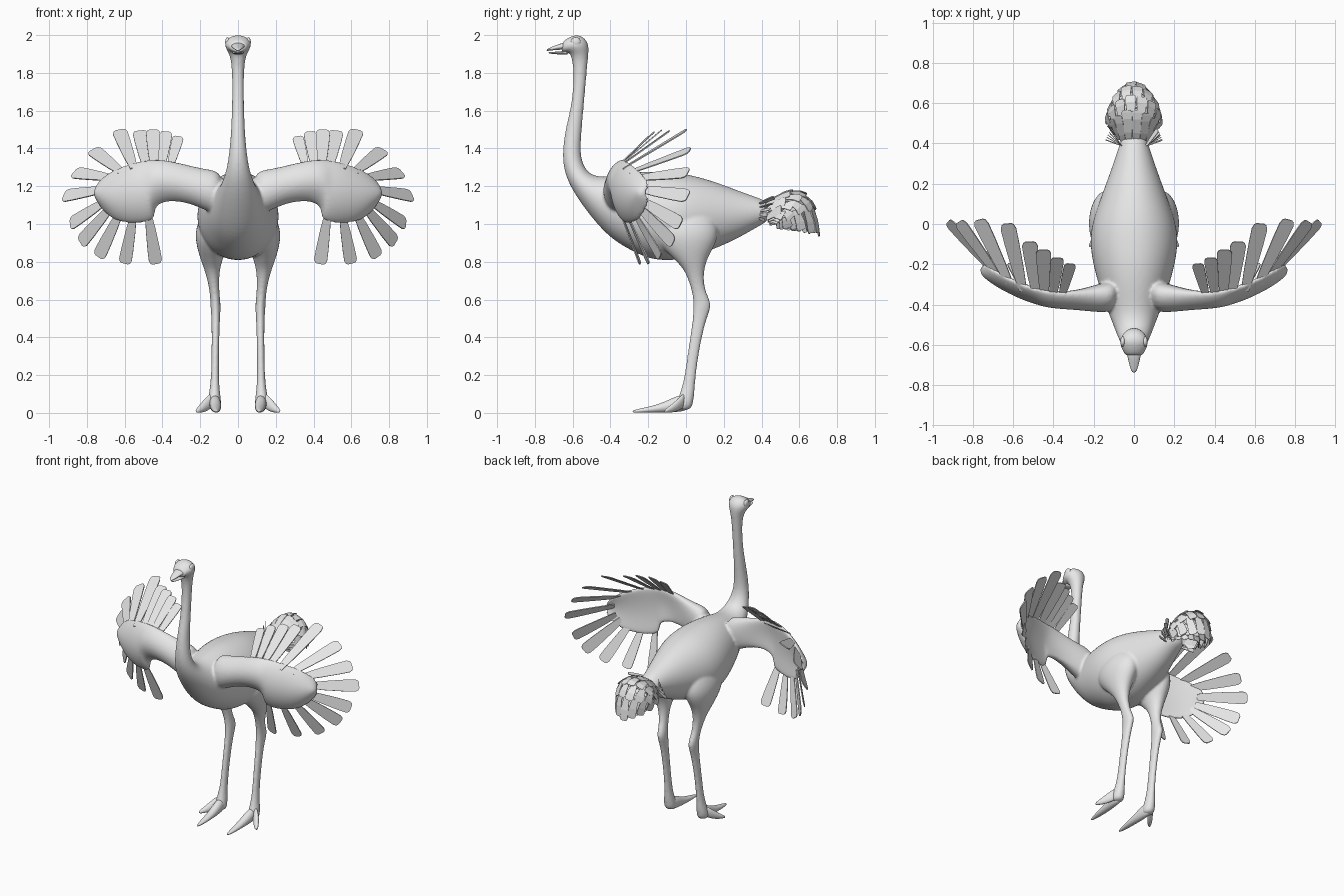
import bpy
import bmesh
import math
import random
from mathutils import Vector

random.seed(4)
cube = bpy.data.objects.get("Cube")
if cube:
    bpy.data.objects.remove(cube, do_unlink=True)

grey = bpy.data.materials.new("plain grey")
grey.use_nodes = True
grey.diffuse_color = (0.8, 0.8, 0.8, 1)
for node in grey.node_tree.nodes:
    if node.type == 'BSDF_PRINCIPLED':
        node.inputs["Base Color"].default_value = grey.diffuse_color

NONE = Vector((0, 0, 0))
X, Y, Z = Vector((1, 0, 0)), Vector((0, 1, 0)), Vector((0, 0, 1))


def ring(centre, height, side, bow=NONE, count=16):
    """Elliptical section, optionally bent towards bow."""
    points = []
    for k in range(count):
        angle = 2 * math.pi * k / count
        c, s = math.cos(angle), math.sin(angle)
        points.append(centre + height * c + side * s + bow * s * s)
    return points


def loft(bm, rings):
    loops = [[bm.verts.new(p) for p in r] for r in rings]
    for a, b in zip(loops, loops[1:]):
        for k in range(len(a)):
            j = (k + 1) % len(a)
            bm.faces.new((a[k], a[j], b[j], b[k]))
    bm.faces.new(loops[0])
    bm.faces.new(loops[-1])


PROFILE = ((0, .5), (.3, .75), (.7, .95), (.92, 1), (.98, .8), (1, .5))


def feather(bm, path, side, width):
    """Flat blunt plate following path(t)."""
    pairs = []
    for t, w in PROFILE:
        offset = side.normalized() * width * w / 2
        pairs.append([bm.verts.new(path(t) + offset), bm.verts.new(path(t) - offset)])
    for a, b in zip(pairs, pairs[1:]):
        bm.faces.new((a[0], a[1], b[1], b[0]))


def finish(name, bm, smooth=True):
    bmesh.ops.recalc_face_normals(bm, faces=bm.faces)
    mesh = bpy.data.meshes.new(name)
    bm.to_mesh(mesh)
    bm.free()
    mesh.materials.append(grey)
    for poly in mesh.polygons:
        poly.use_smooth = smooth
    obj = bpy.data.objects.new(name, mesh)
    bpy.context.scene.collection.objects.link(obj)
    return obj


def subdivide(obj, levels=2):
    mod = obj.modifiers.new("subdivide", 'SUBSURF')
    mod.levels = mod.render_levels = levels


# Body, neck and head: underside y z, top side y z, half width
spine = (
    (.45, 1.02, .44, 1.11, .055), (.38, .985, .4, 1.135, .075),
    (.3, .935, .3, 1.17, .105), (.2, .885, .2, 1.21, .142),
    (.1, .845, .1, 1.245, .18), (0, .81, 0, 1.27, .215),
    (-.1, .8, -.1, 1.28, .224), (-.2, .81, -.2, 1.285, .208),
    (-.3, .86, -.3, 1.275, .18), (-.4, .92, -.38, 1.26, .15),
    (-.5, 1.03, -.44, 1.25, .117), (-.6, 1.17, -.5, 1.26, .085),
    (-.645, 1.27, -.535, 1.295, .063), (-.657, 1.37, -.56, 1.36, .048),
    (-.64, 1.5, -.553, 1.48, .037), (-.613, 1.6, -.543, 1.6, .033),
    (-.597, 1.72, -.532, 1.72, .031), (-.595, 1.82, -.523, 1.83, .033),
    (-.607, 1.88, -.515, 1.9, .042), (-.615, 1.9, -.513, 1.96, .064),
    (-.62, 1.905, -.55, 1.998, .071), (-.63, 1.907, -.59, 2.004, .068),
    (-.65, 1.907, -.635, 1.98, .05), (-.66, 1.907, -.655, 1.965, .04))
bm = bmesh.new()
rings = []
for yb, zb, yt, zt, w in spine:
    low, high = Vector((0, yb, zb)), Vector((0, yt, zt))
    rings.append(ring((low + high) / 2, (high - low) / 2, X * w))
loft(bm, rings)

# Legs: centre x y z, half width, half depth
leg = (
    (.11, 0, 1.1, .06, .12), (.13, 0, .98, .1, .18), (.135, .005, .9, .09, .16),
    (.14, .02, .83, .065, .1), (.138, .04, .77, .045, .06),
    (.133, .05, .72, .034, .044),
    (.125, .065, .65, .026, .035), (.12, .085, .59, .027, .047),
    (.118, .085, .55, .027, .047), (.118, .07, .49, .022, .035),
    (.12, .04, .33, .02, .03), (.122, .02, .18, .021, .03),
    (.124, .008, .11, .029, .038), (.126, -.005, .06, .038, .045),
    (.124, -.012, .012, .036, .04))

# Wings: upper edge x z, lower edge x z, half thickness
wing = (
    (.07, 1.28, .08, 1.03, .085), (.17, 1.292, .17, 1.07, .075),
    (.25, 1.31, .25, 1.105, .058), (.34, 1.333, .33, 1.12, .046),
    (.41, 1.343, .4, 1.115, .04), (.45, 1.343, .445, 1.08, .038),
    (.49, 1.34, .435, 1.02, .036), (.54, 1.333, .5, 1, .036),
    (.61, 1.31, .6, 1, .032), (.68, 1.278, .67, 1.025, .03),
    (.73, 1.238, .728, 1.085, .024), (.755, 1.195, .755, 1.135, .014))


def edge_y(x):
    return -.35 + .15 * (max(x - .3, 0) / .44) ** 2


for s in (1, -1):
    loft(bm, [ring(Vector((s * x, y, z)), Y * d, X * w) for x, y, z, w, d in leg])
    rings = []
    for xt, zt, xb, zb, thick in wing:
        high = Vector((s * xt, edge_y(xt), zt))
        low = Vector((s * xb, edge_y(xb), zb))
        front = Vector((s * min(xt, .3), -1, 0)).normalized()
        bow = front * min(.04, xt * .1)
        rings.append(ring((high + low) / 2, (high - low) / 2, front * thick, bow))
    loft(bm, rings)

# Fuse the overlapping volumes into one skin
body = finish("body", bm)
subdivide(body)
remesh = body.modifiers.new("fuse", 'REMESH')
remesh.mode = 'VOXEL'
remesh.voxel_size = .008
remesh.use_smooth_shade = True
relax = body.modifiers.new("relax", 'SMOOTH')
relax.factor = .5
relax.iterations = 6

# Beak halves: y, top z, bottom z, half width
upper = ((-.62, 1.965, 1.925, .045), (-.66, 1.958, 1.923, .032),
         (-.7, 1.942, 1.92, .024), (-.73, 1.93, 1.917, .014),
         (-.738, 1.923, 1.916, .005))
lower = ((-.62, 1.92, 1.895, .038), (-.66, 1.914, 1.897, .028),
         (-.71, 1.911, 1.9, .018), (-.728, 1.91, 1.904, .006))
for name, part in (("upper_beak", upper), ("lower_beak", lower)):
    bm = bmesh.new()
    loft(bm, [ring(Vector((0, y, (t + b) / 2)), Z * (t - b) / 2, X * w)
              for y, t, b, w in part])
    subdivide(finish(name, bm))

# Toes: centre x y z, half width, half height
main_toe = ((.122, .015, .055, .026, .045), (.121, -.05, .048, .032, .044),
            (.118, -.1, .033, .029, .031), (.116, -.17, .02, .024, .019),
            (.115, -.235, .013, .017, .012), (.114, -.285, .007, .005, .006))
outer_toe = ((.13, 0, .075, .022, .04), (.158, -.03, .052, .024, .036),
             (.185, -.065, .028, .022, .026), (.205, -.095, .016, .017, .015),
             (.22, -.115, .008, .006, .007))

# Wing feathers: root x z, then tip x y z
fan = (
    (.355, 1.32, .315, -.2, 1.465), (.4, 1.33, .38, -.17, 1.49),
    (.445, 1.33, .45, -.13, 1.5), (.49, 1.33, .52, -.09, 1.495),
    (.56, 1.32, .63, 0, 1.5), (.635, 1.29, .77, .02, 1.395),
    (.7, 1.25, .87, .01, 1.275), (.735, 1.18, .925, .01, 1.15),
    (.72, 1.11, .89, -.03, 1), (.69, 1.07, .835, -.07, .9),
    (.64, 1.03, .74, -.14, .825), (.56, 1.01, .6, -.2, .79),
    (.47, 1.02, .435, -.24, .79))

for s, label in ((1, "left"), (-1, "right")):
    bm = bmesh.new()
    for toe in (main_toe, outer_toe):
        loft(bm, [ring(Vector((s * x, y, z)), Z * h, X * w) for x, y, z, w, h in toe])
    subdivide(finish(label + "_toes", bm))

    bm = bmesh.new()
    bmesh.ops.create_uvsphere(bm, u_segments=20, v_segments=12, radius=.026)
    bmesh.ops.scale(bm, vec=(.5, 1, 1), verts=bm.verts)
    bmesh.ops.translate(bm, vec=(s * .055, -.584, 1.963), verts=bm.verts)
    finish(label + "_eye", bm)

    bm = bmesh.new()
    for xr, zr, xt, yt, zt in fan:
        root = Vector((s * xr, edge_y(xr), zr))
        tip = Vector((s * xt, yt, zt))
        along = tip - root
        across = along.cross(Vector((0, -1, .5)))
        feather(bm, lambda t: root + along * (t * 1.12 - .12), across,
                min(.078, along.length * .28))
    obj = finish(label + "_wing_feathers", bm, False)
    obj.modifiers.new("thickness", 'SOLIDIFY').thickness = .006

# Tail: rows of overlapping feathers on nested drooping shells
START, CREST, END = (Vector((0, y, z)) for y, z in ((.39, 1.09), (.68, 1.31), (.7, .94)))
HUB = Vector((0, .46, .99))


def tail_point(v, a, scale):
    c = START * (1 - v) ** 2 + CREST * 2 * v * (1 - v) + END * v * v
    c = HUB + (c - HUB) * scale
    width = (.085 + .055 * math.sin(math.pi * v * .85)) * (.4 + .6 * scale)
    return c + (HUB - c) * .75 * (1 - math.cos(a)) + X * width * math.sin(a)


bm = bmesh.new()
for scale in (1, .77, .55):
    for row in range(4):
        for k in range(8):
            a = (k - 3.5 + (row % 2) * .4 - .2) * .4
            v = row * .215 + random.uniform(-.02, .02)
            lift = random.uniform(.02, .07)
            across = tail_point(v + .15, a + .1, scale) - tail_point(v + .15, a - .1, scale)
            feather(bm, lambda t: tail_point(v + .34 * t, a, scale + lift * t),
                    across, .054)
# Short spread feathers around the tail root
for s in (1, -1):
    for k in range(5):
        root = Vector((s * .06, .39, 1.03 + k * .02))
        along = Vector((s * (.08 - k * .006), .03 + k * .012, .01 * k - .01))
        feather(bm, lambda t: root + along * t, along.cross(X + Y), .022)
tail = finish("tail_feathers", bm, False)
tail.modifiers.new("thickness", 'SOLIDIFY').thickness = .004
